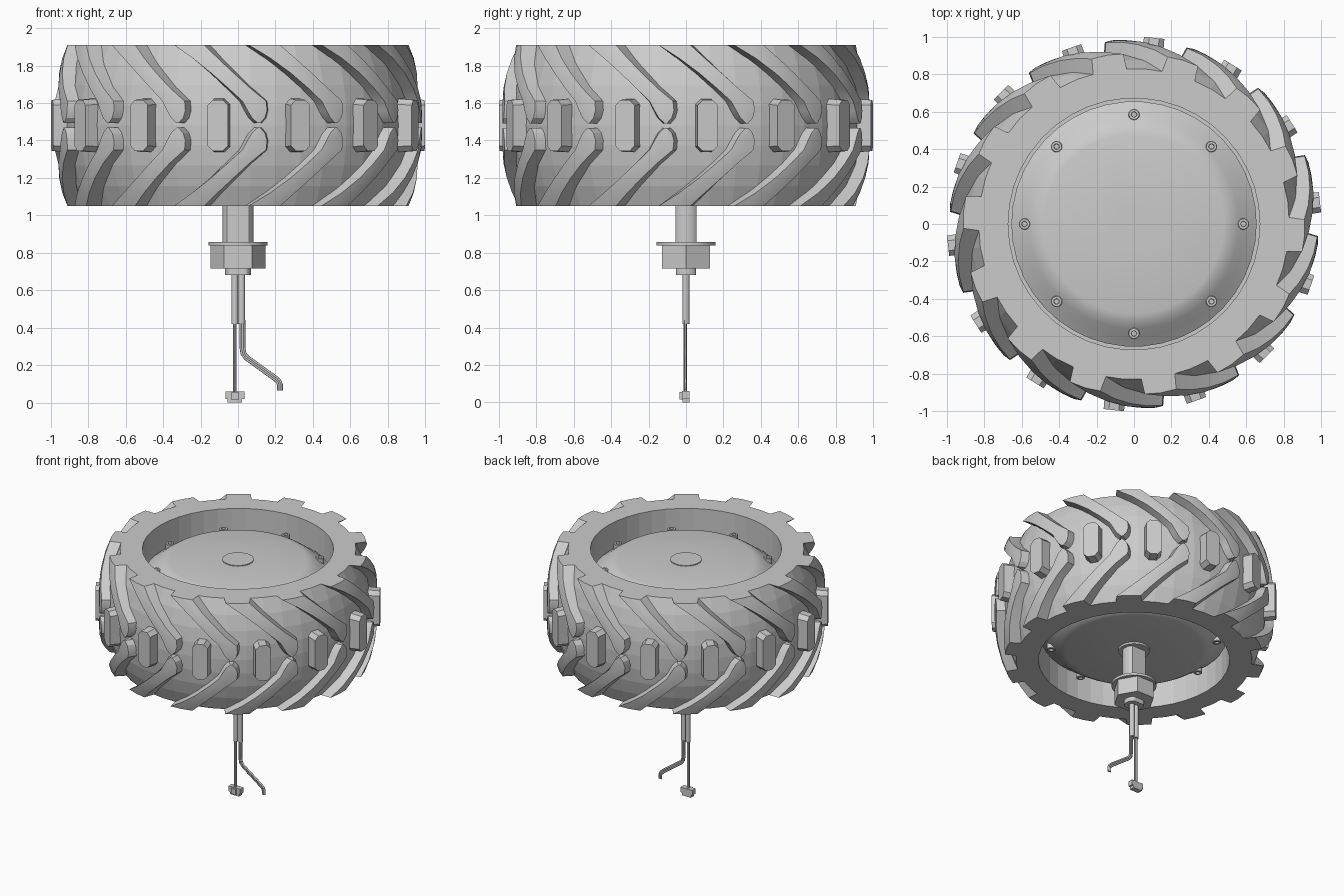
import bpy, bmesh
from math import sin, cos, pi, radians
from mathutils import Vector, Matrix

if "Cube" in bpy.data.objects:
    bpy.data.objects.remove(bpy.data.objects["Cube"])

MID, HALF, N = 1.48, 0.43, 14      # tyre mid height, half width, lug count


def finish(name, bm, smooth=None):
    bmesh.ops.recalc_face_normals(bm, faces=bm.faces)
    me = bpy.data.meshes.new(name)
    bm.to_mesh(me)
    bm.free()
    ob = bpy.data.objects.new(name, me)
    bpy.context.collection.objects.link(ob)
    if smooth:
        bpy.ops.object.select_all(action='DESELECT')
        ob.select_set(True)
        bpy.context.view_layer.objects.active = ob
        bpy.ops.object.shade_smooth_by_angle(angle=radians(smooth))
    return ob


def loft(bm, rings, cap=True):
    """Bridge a list of equal-length closed rings of points."""
    vs = [[bm.verts.new(p) for p in r] for r in rings]
    n = len(vs[0])
    for a, b in zip(vs, vs[1:]):
        for i in range(n):
            j = (i + 1) % n
            bm.faces.new((a[i], a[j], b[j], b[i]))
    if cap:
        bm.faces.new(vs[0])
        bm.faces.new(vs[-1])
    else:
        for i in range(n):
            j = (i + 1) % n
            bm.faces.new((vs[-1][i], vs[-1][j], vs[0][j], vs[0][i]))


def circle(r, z, n, cx=0, cy=0):
    return [(cx + r * cos(2 * pi * i / n), cy + r * sin(2 * pi * i / n), z) for i in range(n)]


def lathe(name, profile, n, smooth=None, cap=True, **kw):
    bm = bmesh.new()
    loft(bm, [circle(r, z, n, **kw) for r, z in profile], cap)
    return finish(name, bm, smooth)


def box(bm, lo, hi):
    rect = [(lo[0], lo[1]), (hi[0], lo[1]), (hi[0], hi[1]), (lo[0], hi[1])]
    loft(bm, [[(x, y, z) for x, y in rect] for z in (lo[2], hi[2])])


def polar(r, deg, h):
    a = radians(270 + deg)
    return (r * cos(a), r * sin(a), MID + h)


def body_r(h):
    return 0.93 - 0.10 * (abs(h) / HALF) ** 2.2


def lug_r(h):
    return 0.985 - 0.075 * (abs(h) / HALF) ** 2.4


# Faceted tyre carcass with a straight inner wall
hs = [-HALF + 2 * HALF * i / 8 for i in range(9)]
lathe("tyre_body", [(body_r(h), MID + h) for h in hs] + [(0.672, MID + HALF), (0.672, MID - HALF)],
      42, cap=False)

# Chevron lugs: height, left angle, right angle along the lug
stations = [(0.012, 5.8, 7.3), (0.04, 4, 8.8), (0.08, 2.6, 9.5), (0.13, 1, 9.2), (0.20, -3.5, 4.2),
            (0.28, -9, -1), (0.36, -15.5, -6.3), (HALF, -22.5, -11)]
bm = bmesh.new()
for k in range(N):
    d = 360 / N * k
    for s in (1, -1):
        loft(bm, [[polar(body_r(h) - 0.02, d + l - 0.8, s * h), polar(lug_r(h), d + l + 0.4, s * h),
                   polar(lug_r(h) + 0.003, d + (l + r) / 2, s * h),
                   polar(lug_r(h), d + r - 0.4, s * h), polar(body_r(h) - 0.02, d + r + 0.8, s * h)]
                  for h, l, r in stations])
finish("chevron_lugs", bm, 25)

# Octagonal blocks between the chevrons
bm = bmesh.new()
w, t, c = 0.058, 0.145, 0.03
octagon = [(w, t - c), (w - c, t), (c - w, t), (-w, t - c), (-w, c - t), (c - w, -t), (w - c, -t), (w, c - t)]
for k in range(N):
    rot = Matrix.Rotation(radians(360 / N * k - 6.2), 3, 'Z')
    loft(bm, [[rot @ Vector((x * f, -r, MID + z * f)) for x, z in octagon]
              for r, f in ((0.89, 1), (1.0, 0.94))])
finish("centre_blocks", bm)

# Hub drum, domed on both sides, with a recessed step against the tyre
dome = [(0.11, 0.345), (0.48, 0.345), (0.52, 0.335), (0.56, 0.31), (0.60, 0.278), (0.655, 0.24),
        (0.655, 0.19), (0.676, 0.19)]
lathe("hub_drum", [(r, MID - h) for r, h in dome] + [(r, MID + h) for r, h in reversed(dome)], 42, 25)
lathe("hub_cap", [(0.11, MID + 0.33), (0.11, MID + 0.351)], 40, 30)
lathe("axle_collar", [(0.11, MID - 0.33), (0.11, MID - 0.36)], 40, 30)

# Ring of socket screws on each cover
bm = bmesh.new()
for k in range(8):
    x, y = 0.585 * cos(k * pi / 4), 0.585 * sin(k * pi / 4)
    for s in (1, -1):
        loft(bm, [circle(r, MID + s * h, 16, x, y) for r, h in
                  ((0.03, 0.25), (0.03, 0.315), (0.027, 0.318), (0.015, 0.318), (0.013, 0.304))])
finish("cover_screws", bm, 30)


# Flat-sided axle
def flat_ring(r, flat, z):
    return [(x, max(-flat, min(flat, y)), z) for x, y, _ in circle(r, z, 32)]


bm = bmesh.new()
loft(bm, [flat_ring(0.083, 0.056, z) for z in (1.15, 0.72)])
loft(bm, [flat_ring(0.07, 0.054, z) for z in (0.73, 0.68)])
finish("axle", bm, 30)

# Washer and hexagonal nut
lathe("washer", [(0.158, 0.838), (0.158, 0.857)], 40, 30)
lathe("hex_nut", [(0.147, 0.715), (0.147, 0.84)], 6)

# Cable sleeves
for name, x in (("signal_sleeve", -0.017), ("power_sleeve", 0.019)):
    lathe(name, [(0.019, 0.42), (0.019, 0.70)], 16, 40, cx=x)


# Wires swept along paths in the x-z plane, each offset sideways
def wires(name, path, offsets, r, y=0):
    bm = bmesh.new()
    pts = [Vector((x, y, z)) for x, z in path]
    for o in offsets:
        rings = []
        for i, p in enumerate(pts):
            d = (pts[min(i + 1, len(pts) - 1)] - pts[max(i - 1, 0)]).normalized()
            side = Vector((-d.z, 0, d.x))
            rings.append([p + side * (o + r * cos(a)) + Vector((0, r * sin(a), 0))
                          for a in (2 * pi * j / 8 for j in range(8))])
        loft(bm, rings)
    finish(name, bm, 50)


for name, y in (("signal_wires_front", -0.009), ("signal_wires_back", 0.001)):
    wires(name, [(-0.018, 0.44), (-0.018, 0.05)], (-0.006, 0, 0.006), 0.004, y)
wires("power_wires", [(0.024, 0.44), (0.024, 0.29), (0.029, 0.262), (0.045, 0.24), (0.07, 0.222),
                      (0.20, 0.128), (0.217, 0.113), (0.224, 0.095), (0.224, 0.065)],
      (-0.009, 0, 0.009), 0.0065, -0.004)

# Plug at the end of the signal wires
bm = bmesh.new()
box(bm, (-0.055, -0.02, 0.0), (0.021, 0.02, 0.05))
box(bm, (-0.068, -0.021, 0.02), (0.034, 0.02, 0.06))
box(bm, (-0.035, -0.036, 0.014), (0.002, -0.015, 0.056))
finish("plug", bm)
